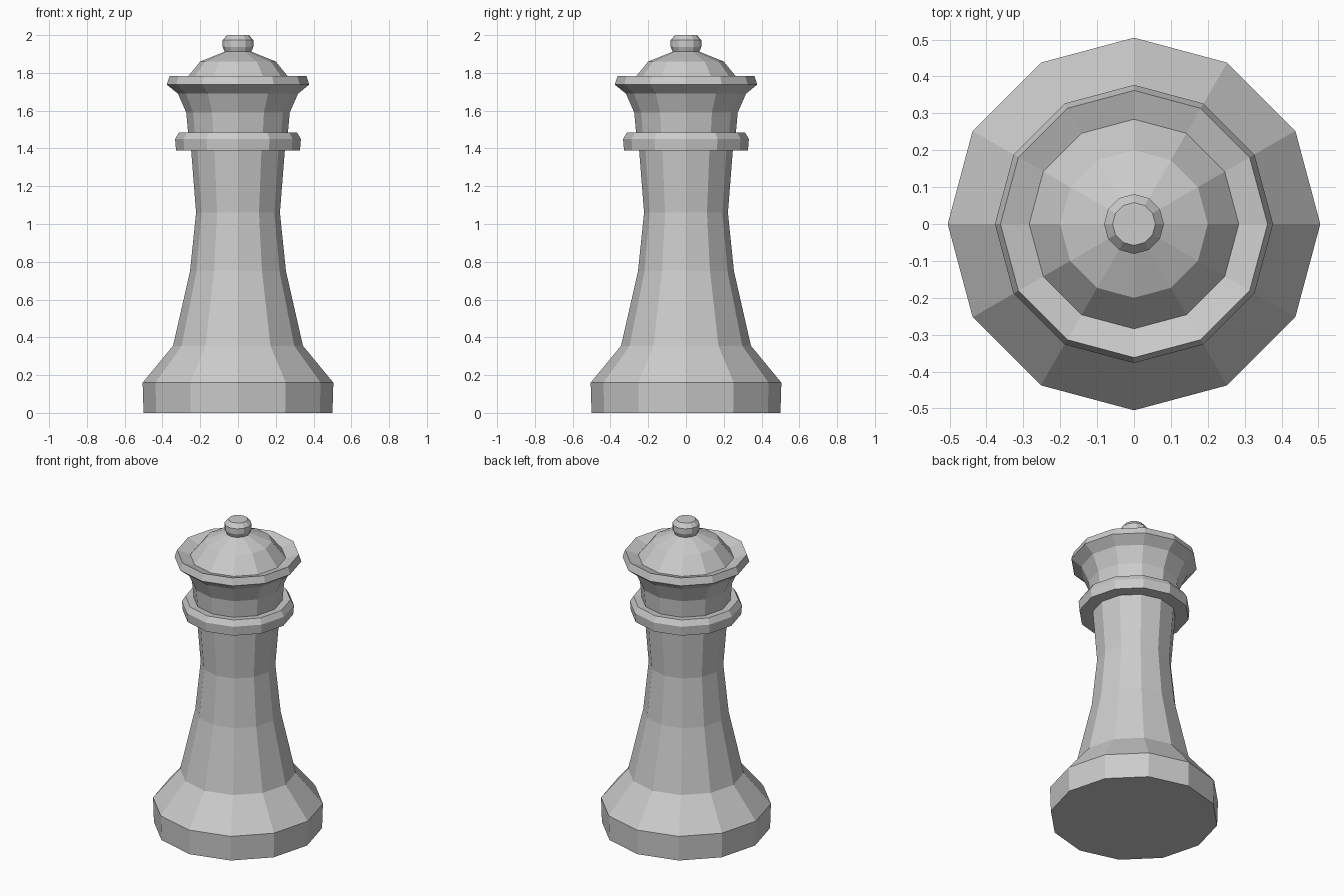
import bpy, bmesh
from math import cos, sin, tau

if "Cube" in bpy.data.objects:
    bpy.data.objects.remove(bpy.data.objects["Cube"])

SIDES = 12


def lathe(name, profile, cap_bottom=False, cap_top=False):
    """Spin a (radius, height) profile around z into a flat-faced part."""
    bm = bmesh.new()
    rings = [[bm.verts.new((r * cos(tau * i / SIDES), r * sin(tau * i / SIDES), z))
              for i in range(SIDES)] for r, z in profile]
    for a, b in zip(rings, rings[1:]):
        for i in range(SIDES):
            j = (i + 1) % SIDES
            bm.faces.new((a[i], a[j], b[j], b[i]))
    if cap_bottom:
        bm.faces.new(rings[0][::-1])
    if cap_top:
        bm.faces.new(rings[-1])
    mesh = bpy.data.meshes.new(name)
    bm.to_mesh(mesh)
    bm.free()
    obj = bpy.data.objects.new(name, mesh)
    bpy.context.collection.objects.link(obj)
    return obj


# Wide foot with sloped shoulder
lathe("base", [(0.50, 0), (0.505, 0.16), (0.344, 0.355)], cap_bottom=True)

# Tapered column
lathe("column", [(0.344, 0.355), (0.254, 0.75), (0.222, 1.06), (0.248, 1.39)])

# Ring under the head
lathe("collar", [(0.248, 1.39), (0.328, 1.39), (0.333, 1.45), (0.312, 1.485), (0.264, 1.48)])

# Flared head with a rim that dips inward
lathe("crown", [(0.264, 1.48), (0.274, 1.59), (0.318, 1.69), (0.377, 1.738),
                (0.362, 1.783), (0.284, 1.757)])

# Dome on the crown
lathe("dome", [(0.284, 1.757), (0.20, 1.86), (0.07, 1.912)])

# Small knob on top
lathe("finial", [(0.07, 1.912), (0.081, 1.937), (0.081, 1.973), (0.058, 2.0)], cap_top=True)
